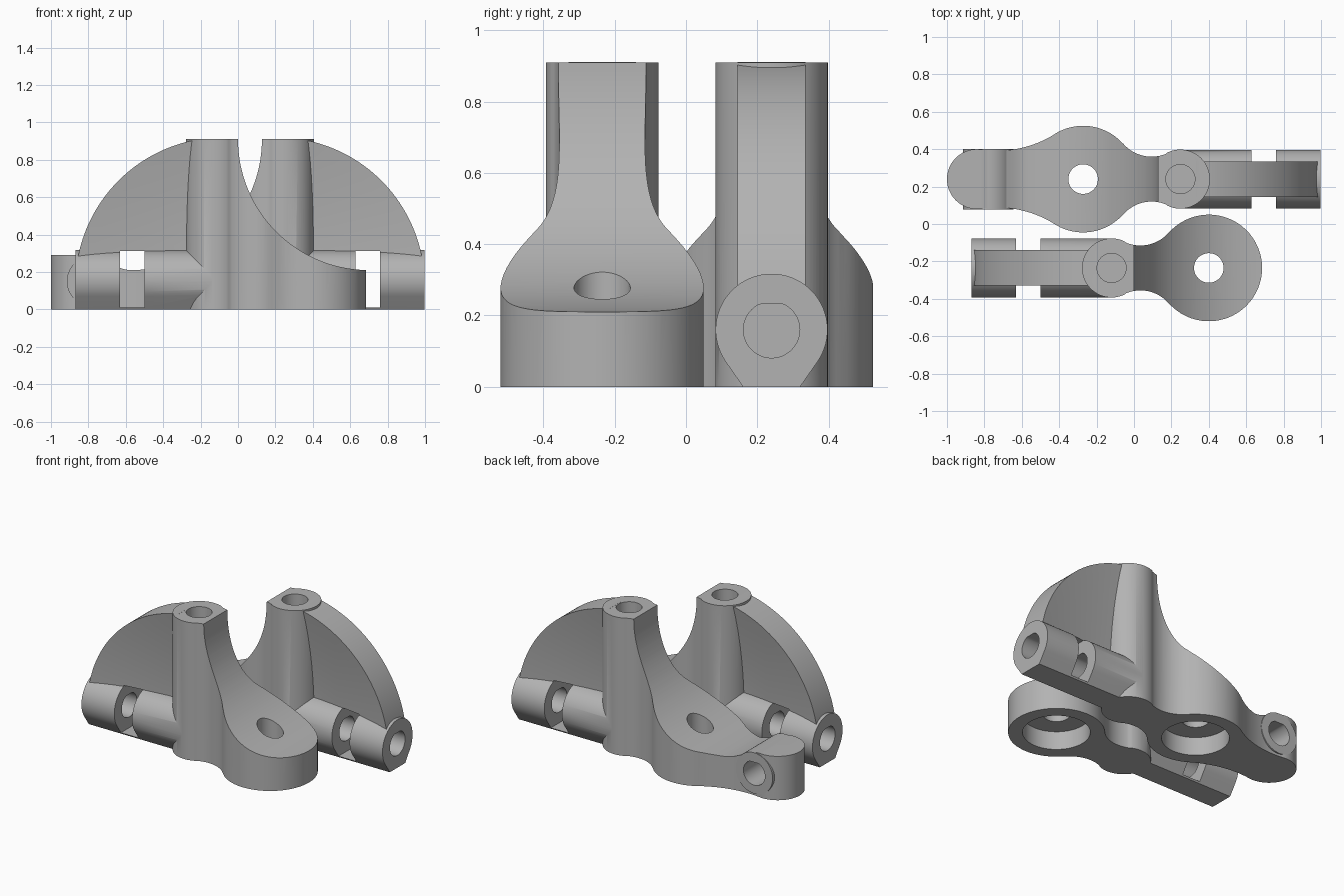
import bpy, bmesh
from math import pi, sin, cos, sqrt, atan2, radians
from mathutils import Vector

cube = bpy.data.objects.get("Cube")
if cube:
    bpy.data.objects.remove(cube, do_unlink=True)

grey = bpy.data.materials.new("plain grey")
grey.use_nodes = True
grey.diffuse_color = (0.45, 0.45, 0.45, 1)
grey.node_tree.nodes["Principled BSDF"].inputs["Base Color"].default_value = (0.45, 0.45, 0.45, 1)


def loft(name, rings, place):
    """Skin closed rings of points and cap both ends."""
    bm = bmesh.new()
    rows = [[bm.verts.new(place(p)) for p in ring] for ring in rings]
    for a, b in zip(rows, rows[1:]):
        for i in range(len(a)):
            j = (i + 1) % len(a)
            bm.faces.new((a[i], a[j], b[j], b[i]))
    bm.faces.new(rows[0])
    bm.faces.new(rows[-1])
    bmesh.ops.recalc_face_normals(bm, faces=bm.faces)
    mesh = bpy.data.meshes.new(name)
    bm.to_mesh(mesh)
    bm.free()
    mesh.materials.append(grey)
    obj = bpy.data.objects.new(name, mesh)
    bpy.context.collection.objects.link(obj)
    return obj


def extrude(name, profile, axis, lo, hi, place):
    """Extrude a 2D profile along x, y or z."""
    def point(p, d):
        q = list(p)
        q.insert("xyz".index(axis), d)
        return q
    return loft(name, [[point(p, d) for p in profile] for d in (lo, hi)], place)


def arc(cx, cy, r, a0, a1, n):
    return [(cx + r * cos(a0 + (a1 - a0) * i / n), cy + r * sin(a0 + (a1 - a0) * i / n))
            for i in range(n + 1)]


def circle(cx, cy, r, n=48):
    return arc(cx, cy, r, 0, 2 * pi, n)[:-1]


def outline(chain):
    """Symmetric outline of tangent circles; every second one is a concave fillet."""
    half = []
    for i, (cx, cy, r) in enumerate(chain):
        def toward(k, end):
            if not 0 <= k < len(chain):
                return end
            return atan2(chain[k][1] - cy, chain[k][0] - cx)
        pts = arc(cx, cy, r, toward(i - 1, pi), toward(i + 1, 0), 24)
        half += pts if i == 0 else pts[1:]
    return half + [(x, -y) for x, y in reversed(half[1:-1])]


def combine(target, tool, operation):
    mod = target.modifiers.new("cut", 'BOOLEAN')
    mod.operation = operation
    mod.solver = 'EXACT'
    mod.object = tool
    bpy.context.view_layer.objects.active = target
    bpy.ops.object.modifier_apply(modifier=mod.name)
    bpy.data.objects.remove(tool, do_unlink=True)


def bracket(name, x0, y0, side, has_lobe):
    def place(p):
        return Vector((x0 + side * p[0], y0 + p[1], p[2]))

    # post, neck and disc in plan, with the optional end lobe
    chain = [(0, 0, 0.158), (0.154, 0.32, 0.2), (0.52, 0, 0.285)]
    if has_lobe:
        chain += [(0.98, 0.732, 0.58), (1.088, 0, 0.16)]
    body = extrude(name, outline(chain), "z", 0, 0.91, place)

    # swept saddle between post and disc
    saddle = arc(0.82, 0.91, 0.7, pi, 1.5 * pi, 48)
    if has_lobe:
        for i in range(1, 17):
            t = i / 16
            saddle.append((0.82 + 0.25 * t, 0.21 + 0.08 * t * t * (3 - 2 * t)))
    saddle += [(1.4, saddle[-1][1]), (1.4, 1.1), (0.12, 1.1)]
    combine(body, extrude("saddle_cutter", saddle, "y", -0.5, 0.5, place), 'DIFFERENCE')

    # round arm with a flat foot
    arm = arc(0, 0.16, 0.157, radians(-35), radians(215), 48) + [(-0.08, 0), (0.08, 0)]
    combine(body, extrude("arm", arm, "x", -0.75, 0, place), 'UNION')

    # quarter-round fin, thin at the hub and thick at the rim
    steps = [(0.1 + 0.69 * i / 10) for i in range(11)]
    thick = [(r, 0.022 + 0.073 * (max(r - 0.2, 0) / 0.59) ** 1.5) for r in steps]
    section = thick + [(r, -t) for r, t in reversed(thick)]
    rings = []
    for i in range(37):
        a = radians(99 + 73 * i / 36)
        rings.append([(0.04 + r * cos(a), t, 0.13 + r * sin(a)) for r, t in section])
    combine(body, loft("fin", rings, place), 'UNION')

    # boss on the end lobe
    if has_lobe:
        combine(body, extrude("boss", circle(1.028, 0.15, 0.135), "y", -0.162, 0.162, place), 'UNION')

    # bores and nut slot
    bore = [(y, min(z, 0.232)) for y, z in circle(0, 0.16, 0.079)]
    slot = [(-0.3, 0.01), (0.3, 0.01), (0.3, 0.312), (-0.3, 0.312)]
    cuts = [
        extrude("slot_cutter", slot, "x", -0.51, -0.38, place),
        extrude("arm_bore", bore, "x", -0.8, -0.2, place),
        extrude("post_bore", circle(0, 0, 0.078), "z", 0.45, 1, place),
        extrude("disc_bore", circle(0.52, 0, 0.079), "z", 0.05, 0.6, place),
        extrude("disc_recess", circle(0.52, 0, 0.2), "z", -0.1, 0.12, place),
    ]
    if has_lobe:
        lobe_bore = [(x, min(z, 0.222)) for x, z in circle(1.028, 0.15, 0.079)]
        cuts.append(extrude("lobe_bore", lobe_bore, "y", -0.3, 0.3, place))
    for cutter in cuts:
        combine(body, cutter, 'DIFFERENCE')

    bpy.ops.object.select_all(action='DESELECT')
    body.select_set(True)
    bpy.context.view_layer.objects.active = body
    bpy.ops.object.shade_smooth_by_angle(angle=radians(28))


bracket("front_bracket", -0.12, -0.235, 1, False)
bracket("back_bracket", 0.248, 0.24, -1, True)
